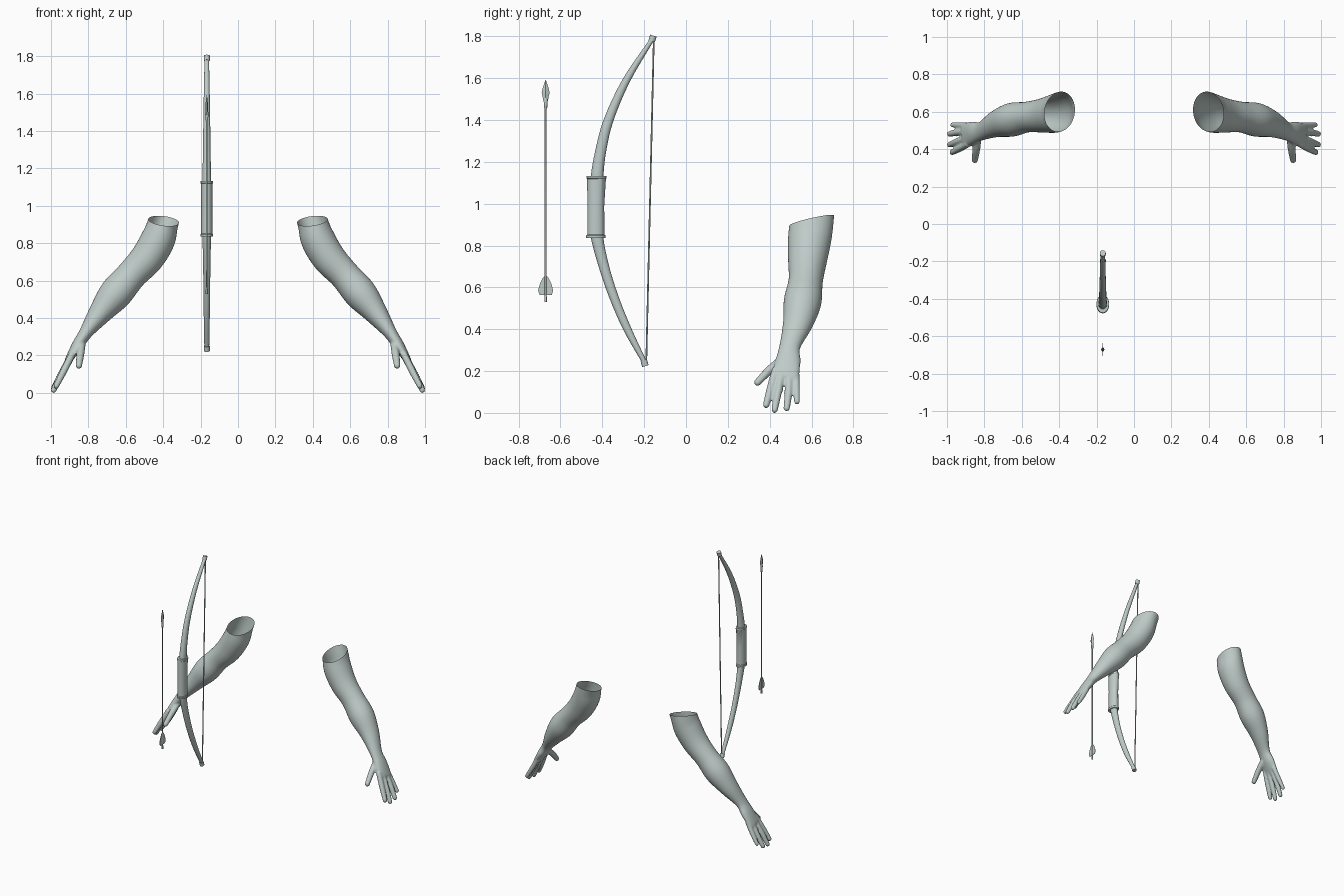
import bpy, bmesh, math
from mathutils import Vector, Matrix

if "Cube" in bpy.data.objects:
    bpy.data.objects.remove(bpy.data.objects["Cube"])

mat = bpy.data.materials.new("pale grey green")
mat.use_nodes = True
COLOUR = (0.52, 0.60, 0.58, 1)
mat.diffuse_color = COLOUR
mat.node_tree.nodes["Principled BSDF"].inputs["Base Color"].default_value = COLOUR


def add_object(name, bm, angle=50):
    """Turn a bmesh into a smooth shaded object with sharp edges kept."""
    bmesh.ops.recalc_face_normals(bm, faces=bm.faces)
    mesh = bpy.data.meshes.new(name)
    bm.to_mesh(mesh)
    bm.free()
    mesh.materials.append(mat)
    mesh.shade_smooth()
    mesh.set_sharp_from_angle(angle=math.radians(angle))
    obj = bpy.data.objects.new(name, mesh)
    bpy.context.collection.objects.link(obj)
    return obj


def refine(stations, steps):
    """Catmull-Rom interpolation through stations of any dimension."""
    pts = [Vector(s) for s in stations]
    pts = [2 * pts[0] - pts[1]] + pts + [2 * pts[-1] - pts[-2]]
    out = []
    for a, b, c, d in zip(pts, pts[1:], pts[2:], pts[3:]):
        for k in range(steps):
            t = k / steps
            out.append(0.5 * (2 * b + (c - a) * t + (2 * a - 5 * b + 4 * c - d) * t * t
                              + (3 * b - a - 3 * c + d) * t ** 3))
    return out + [pts[-2]]


def tube(bm, stations, side, sides=16, steps=1):
    """Capped elliptical tube; station = x, y, z, radius across, radius along side."""
    data = refine(stations, steps)
    centres = [Vector(s[:3]) for s in data]
    rings = []
    for i, s in enumerate(data):
        tangent = (centres[min(i + 1, len(data) - 1)] - centres[max(i - 1, 0)]).normalized()
        v = Vector(side)
        v = (v - tangent * v.dot(tangent)).normalized()
        u = v.cross(tangent)
        ring = []
        for k in range(sides):
            a = math.tau * k / sides
            ring.append(bm.verts.new(centres[i] + u * s[3] * math.cos(a) + v * s[4] * math.sin(a)))
        rings.append(ring)
    for r, q in zip(rings, rings[1:]):
        for k in range(sides):
            n = (k + 1) % sides
            bm.faces.new((r[k], r[n], q[n], q[k]))
    bm.faces.new(rings[0][::-1])
    bm.faces.new(rings[-1])


def finger(bm, base, knuckle, tip, r):
    """Tapered finger with a round tip."""
    end = Vector(tip) + (Vector(tip) - Vector(knuckle)).normalized() * r * 0.4
    tube(bm, [(*base, r, r), (*knuckle, r, r), (*tip, r * 0.85, r * 0.85)], (0, 1, 0), 12, 4)
    bmesh.ops.create_uvsphere(bm, u_segments=12, v_segments=8, radius=r * 0.85,
                              matrix=Matrix.Translation(end))


# Left arm: upper arm, elbow, forearm, wrist and palm in one tube
bm = bmesh.new()
tube(bm, [(0.36, 0.61, 1.04, 0.08, 0.105),
          (0.40, 0.60, 0.91, 0.082, 0.105),
          (0.428, 0.59, 0.82, 0.092, 0.103),
          (0.487, 0.58, 0.72, 0.090, 0.092),
          (0.570, 0.572, 0.63, 0.082, 0.082),
          (0.655, 0.557, 0.53, 0.088, 0.090),
          (0.735, 0.535, 0.43, 0.064, 0.072),
          (0.815, 0.497, 0.32, 0.036, 0.050),
          (0.860, 0.488, 0.25, 0.031, 0.060),
          (0.905, 0.475, 0.18, 0.019, 0.064),
          (0.915, 0.472, 0.165, 0.012, 0.055)], (0, 1, 0), 32, 5)

# Fingers and thumb
finger(bm, (0.885, 0.43, 0.21), (0.930, 0.405, 0.12), (0.968, 0.385, 0.045), 0.019)
finger(bm, (0.890, 0.46, 0.20), (0.945, 0.44, 0.10), (0.982, 0.425, 0.022), 0.019)
finger(bm, (0.890, 0.495, 0.20), (0.945, 0.49, 0.10), (0.982, 0.482, 0.030), 0.019)
finger(bm, (0.885, 0.525, 0.20), (0.930, 0.528, 0.12), (0.966, 0.530, 0.06), 0.017)
finger(bm, (0.835, 0.465, 0.26), (0.843, 0.40, 0.205), (0.850, 0.348, 0.152), 0.021)
left_arm = add_object("left_arm", bm)

# Blend the digits into the palm, then cut the arm open at the shoulder
remesh = left_arm.modifiers.new("blend", 'REMESH')
remesh.mode = 'VOXEL'
remesh.voxel_size = 0.006
soften = left_arm.modifiers.new("soften", 'SMOOTH')
soften.factor = 0.5
soften.iterations = 5
shape = bpy.data.meshes.new_from_object(left_arm.evaluated_get(bpy.context.evaluated_depsgraph_get()))
bpy.data.objects.remove(left_arm)
bm = bmesh.new()
bm.from_mesh(shape)
bmesh.ops.bisect_plane(bm, geom=bm.verts[:] + bm.edges[:] + bm.faces[:],
                       plane_co=(0.40, 0.60, 0.92), plane_no=(-0.15, -0.24, 1), clear_outer=True)
mirrored = bm.copy()
add_object("left_arm", bm, 80)
bmesh.ops.scale(mirrored, vec=(-1, 1, 1), verts=mirrored.verts)
add_object("right_arm", mirrored, 80)

# Bow limbs, one curved stave
X = -0.167
ACROSS = (1, 0, 0)
bm = bmesh.new()
tube(bm, [(X, y, z, r, w) for y, z, r, w in [
    (-0.197, 0.24, 0.011, 0.013), (-0.280, 0.40, 0.019, 0.016), (-0.347, 0.56, 0.022, 0.018),
    (-0.398, 0.72, 0.025, 0.020), (-0.428, 0.86, 0.030, 0.024), (-0.432, 1.0, 0.032, 0.024),
    (-0.425, 1.13, 0.030, 0.024), (-0.408, 1.25, 0.026, 0.021), (-0.370, 1.40, 0.023, 0.019),
    (-0.285, 1.59, 0.018, 0.016), (-0.162, 1.785, 0.010, 0.012)]], ACROSS, 16, 4)
add_object("bow_stave", bm)

# Grip wrap with a raised lip at each end
bm = bmesh.new()
tube(bm, [(X, y, z, r, w) for y, z, r, w in [
    (-0.431, 0.835, 0.046, 0.033), (-0.431, 0.848, 0.047, 0.034), (-0.431, 0.852, 0.041, 0.031),
    (-0.431, 0.99, 0.040, 0.030), (-0.428, 1.118, 0.045, 0.031),
    (-0.428, 1.122, 0.048, 0.034), (-0.428, 1.133, 0.047, 0.033)]], ACROSS, 24)
add_object("bow_grip", bm, 30)

# Nocks at the bow tips
for name, y, z, tilt in (("lower_nock", -0.198, 0.237, 0.3), ("upper_nock", -0.160, 1.79, -0.3)):
    bm = bmesh.new()
    bmesh.ops.create_cone(bm, cap_ends=True, segments=16, radius1=0.016, radius2=0.016, depth=0.028,
                          matrix=Matrix.Translation((X, y, z)) @ Matrix.Rotation(tilt, 4, 'X'))
    add_object(name, bm, 30)

# Bowstring
bm = bmesh.new()
tube(bm, [(X, -0.190, 0.24, 0.004, 0.004), (X, -0.154, 1.785, 0.004, 0.004)], ACROSS, 8)
add_object("bowstring", bm)

# Arrow shaft, with collar and end nock
Y = -0.671
bm = bmesh.new()
tube(bm, [(X, Y, z, r, r) for z, r in [
    (0.53, 0.006), (0.55, 0.006), (0.56, 0.005), (1.455, 0.005), (1.46, 0.008),
    (1.50, 0.009), (1.51, 0.005)]], ACROSS, 10)
add_object("arrow_shaft", bm, 40)

# Arrowhead, a flattened diamond
bm = bmesh.new()
tube(bm, [(X, Y, 1.485, 0.009, 0.006), (X, Y, 1.53, 0.019, 0.007), (X, Y, 1.55, 0.015, 0.006),
          (X, Y, 1.592, 0.001, 0.001)], ACROSS, 4)
add_object("arrowhead", bm, 20)

# Two thin leaf-shaped feathers
LEAF = [(0.0, 0.66), (0.014, 0.645), (0.028, 0.615), (0.036, 0.585), (0.029, 0.563), (0.0, 0.563)]
for name, s in (("front_feather", -1), ("back_feather", 1)):
    bm = bmesh.new()
    face = bm.faces.new([bm.verts.new((X - 0.0015, Y + s * w, z)) for w, z in LEAF])
    top = bmesh.ops.extrude_face_region(bm, geom=[face])["geom"]
    bmesh.ops.translate(bm, vec=(0.003, 0, 0), verts=[g for g in top if isinstance(g, bmesh.types.BMVert)])
    add_object(name, bm, 30)
